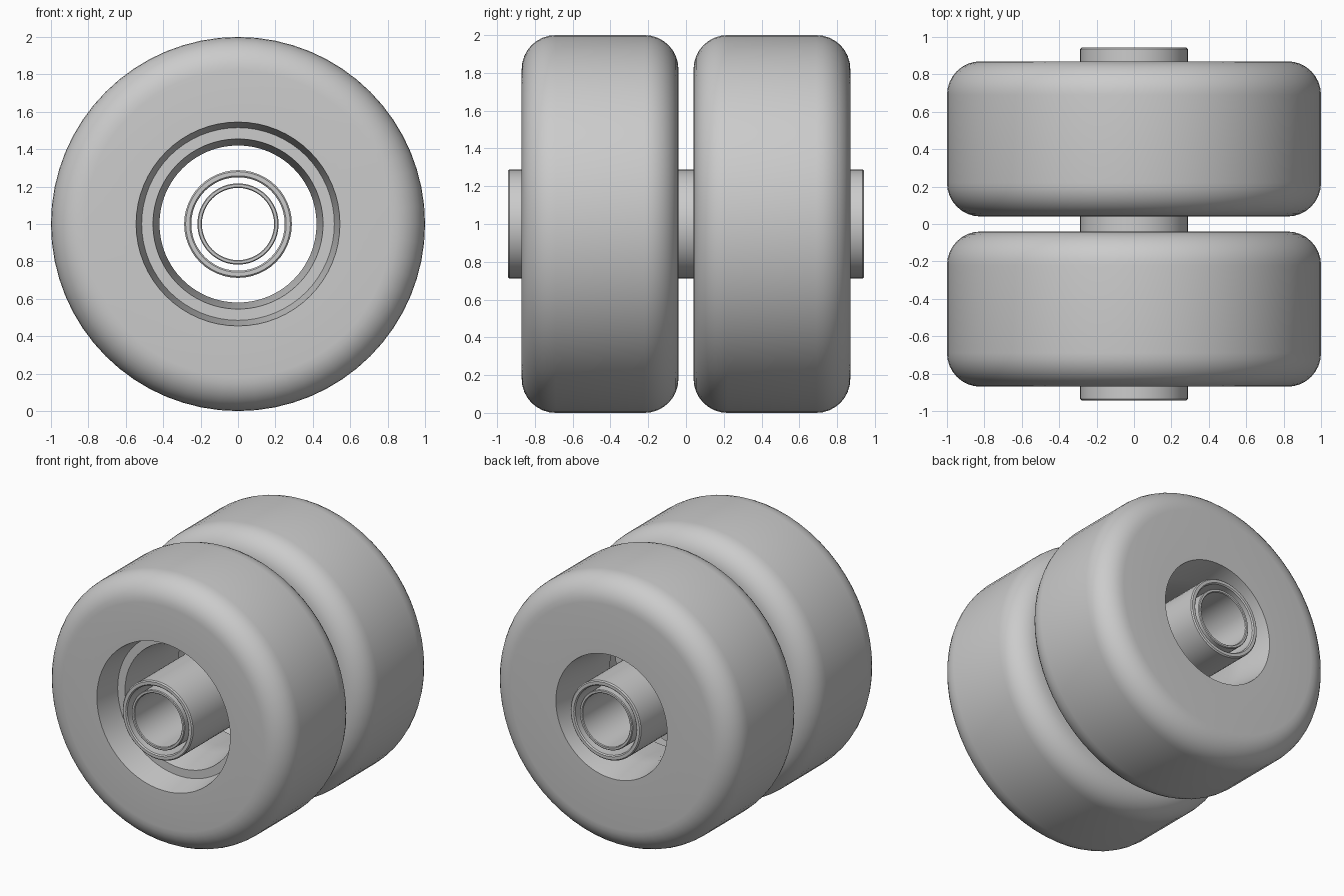
import bpy
import bmesh
import math

cube = bpy.data.objects.get("Cube")
if cube:
    bpy.data.objects.remove(cube, do_unlink=True)

grey = bpy.data.materials.new("plain_grey")
grey.use_nodes = True
grey.diffuse_color = (0.6, 0.6, 0.6, 1)
grey.node_tree.nodes["Principled BSDF"].inputs["Base Color"].default_value = grey.diffuse_color


def lathe(name, profile, steps, y=0.0):
    """Spin a closed (radius, y) profile around the axle line."""
    bm = bmesh.new()
    verts = [bm.verts.new((0, py, r)) for r, py in profile]
    edges = [bm.edges.new((a, b)) for a, b in zip(verts, verts[1:] + verts[:1])]
    bmesh.ops.spin(bm, geom=verts + edges, cent=(0, 0, 0), axis=(0, 1, 0),
                   angle=math.tau, steps=steps, use_merge=True)
    bmesh.ops.remove_doubles(bm, verts=bm.verts, dist=0.0001)
    bmesh.ops.recalc_face_normals(bm, faces=bm.faces)
    mesh = bpy.data.meshes.new(name)
    bm.to_mesh(mesh)
    bm.free()
    mesh.materials.append(grey)
    obj = bpy.data.objects.new(name, mesh)
    obj.location = (0, y, 1)
    bpy.context.collection.objects.link(obj)
    bpy.ops.object.select_all(action='DESELECT')
    obj.select_set(True)
    bpy.context.view_layer.objects.active = obj
    bpy.ops.object.shade_smooth_by_angle(angle=math.radians(30))
    return obj


def corner(radius, y, start, size=0.18, count=8):
    """Quarter round from the given start angle."""
    angles = [start + math.pi / 2 * i / count for i in range(count + 1)]
    return [(radius + size * math.sin(a), y - size * math.cos(a)) for a in angles]


def tube(name, inner, outer, half, chamfer):
    """Sleeve with chamfered ends."""
    lathe(name, [(inner, -half + chamfer), (inner + chamfer, -half),
                 (outer - chamfer, -half), (outer, -half + chamfer),
                 (outer, half - chamfer), (outer - chamfer, half),
                 (inner + chamfer, half), (inner, half - chamfer)], 48)


# Wheel: rounded tread, then a tapered bore with a recessed ledge at the front
half = 0.415
wheel = corner(0.82, -half + 0.18, 0) + corner(0.82, half - 0.18, math.pi / 2)
wheel += [(0.455, half), (0.42, 0.16), (0.42, 0.04),
          (0.455, -0.215), (0.515, -0.215), (0.545, -half)]
for name, y in (("front_wheel", -0.455), ("back_wheel", 0.455)):
    lathe(name, wheel, 64, y)

# Nested axle sleeves
tube("outer_sleeve", 0.25, 0.288, 0.943, 0.008)
tube("inner_sleeve", 0.193, 0.217, 0.935, 0.005)
